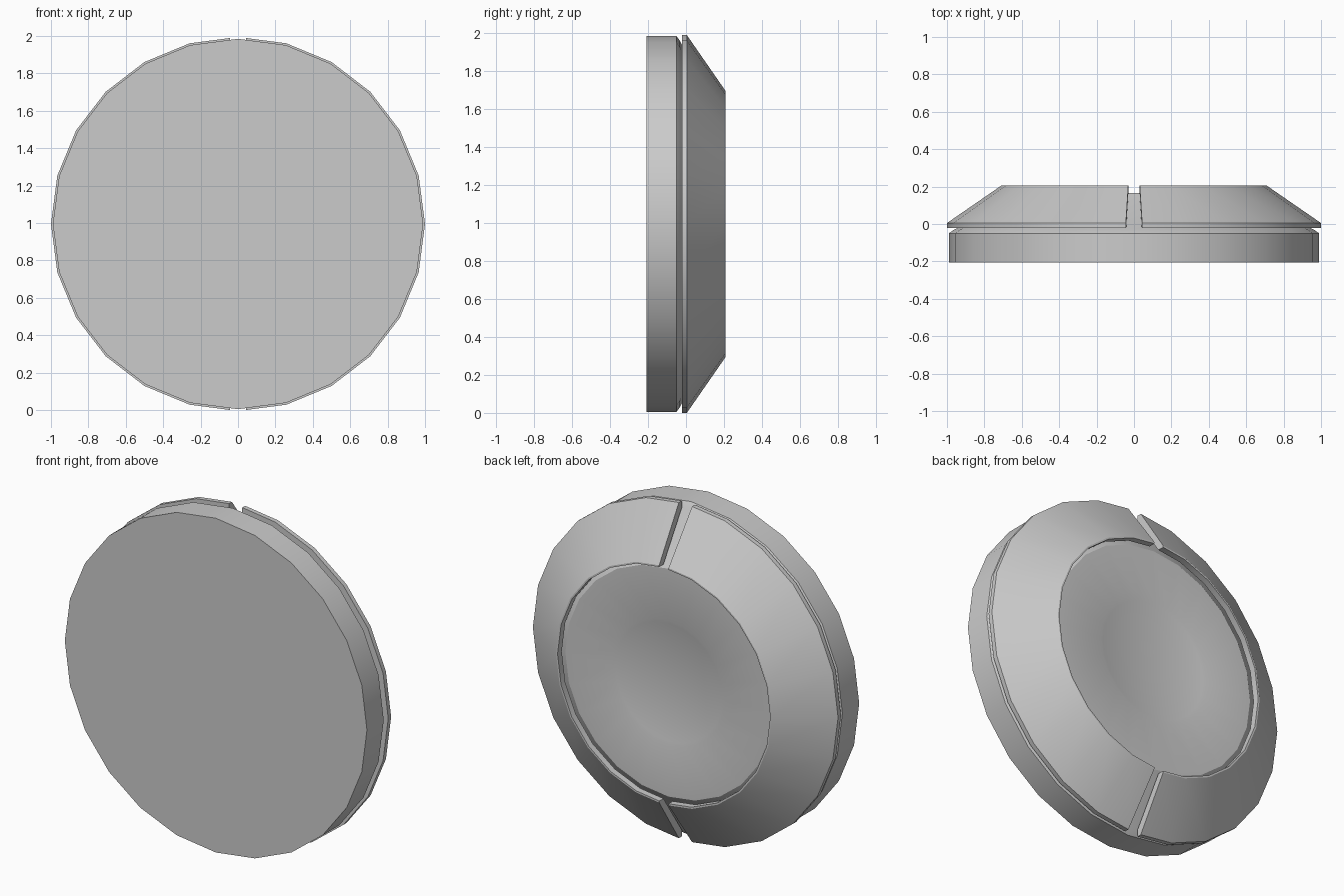
import bpy, bmesh
from math import cos, sin, pi, radians

cube = bpy.data.objects.get("Cube")
if cube:
    bpy.data.objects.remove(cube, do_unlink=True)

SIDES = 24
CENTRE_Z = 0.995
STEP = 2 * pi / SIDES

grey = bpy.data.materials.new("plain grey")
grey.use_nodes = True
colour = (0.6, 0.6, 0.6, 1)
grey.diffuse_color = colour
grey.node_tree.nodes["Principled BSDF"].inputs["Base Color"].default_value = colour


def lathe(name, profile, spokes, full):
    """Spin (radius, y) points about the y axis; spokes are (angle, radius factor)."""
    bm = bmesh.new()
    rows = [[bm.verts.new((r * k * cos(a), y, CENTRE_Z + r * k * sin(a)))
             for r, y in profile] for a, k in spokes]
    n = len(profile)
    pairs = list(zip(rows, rows[1:]))
    if full:
        # Solid of revolution: open profile with flat end discs
        pairs.append((rows[-1], rows[0]))
        bm.faces.new([row[0] for row in rows])
        bm.faces.new([row[-1] for row in rows])
    else:
        # Partial sweep: closed profile with end caps
        bm.faces.new(rows[0])
        bm.faces.new(rows[-1])
    for a, b in pairs:
        for i in range(n - 1 if full else n):
            j = (i + 1) % n
            bm.faces.new((a[i], a[j], b[j], b[i]))
    bmesh.ops.recalc_face_normals(bm, faces=bm.faces)
    mesh = bpy.data.meshes.new(name)
    bm.to_mesh(mesh)
    bm.free()
    mesh.materials.append(grey)
    obj = bpy.data.objects.new(name, mesh)
    bpy.context.collection.objects.link(obj)
    bpy.ops.object.select_all(action='DESELECT')
    obj.select_set(True)
    bpy.context.view_layer.objects.active = obj
    bpy.ops.object.shade_smooth_by_angle(angle=radians(30))
    return obj


circle = [(i * STEP, 1) for i in range(SIDES)]

# Front disc, chamfered groove, inner cone and shallow central recess
lathe("body", [(0.99, -0.207), (0.99, -0.05), (0.965, -0.032), (0.95, -0.025),
               (0.69, 0.155), (0.675, 0.165), (0.37, 0.165), (0.35, 0.159)],
      circle, True)

# Two conical half shells, separated by narrow radial slots at top and bottom
slot = radians(2.5)
end_factor = cos(STEP / 2) / cos(STEP / 2 - slot)
shell = [(1, -0.022), (1, 0.005), (0.707, 0.207), (0.697, 0.207),
         (0.697, 0.168), (0.962, -0.022)]
for name, start in (("left_shell", -pi / 2), ("right_shell", pi / 2)):
    spokes = [(start + slot, end_factor)]
    spokes += [(start + i * STEP, 1) for i in range(1, SIDES // 2)]
    spokes.append((start + pi - slot, end_factor))
    lathe(name, shell, spokes, False)
